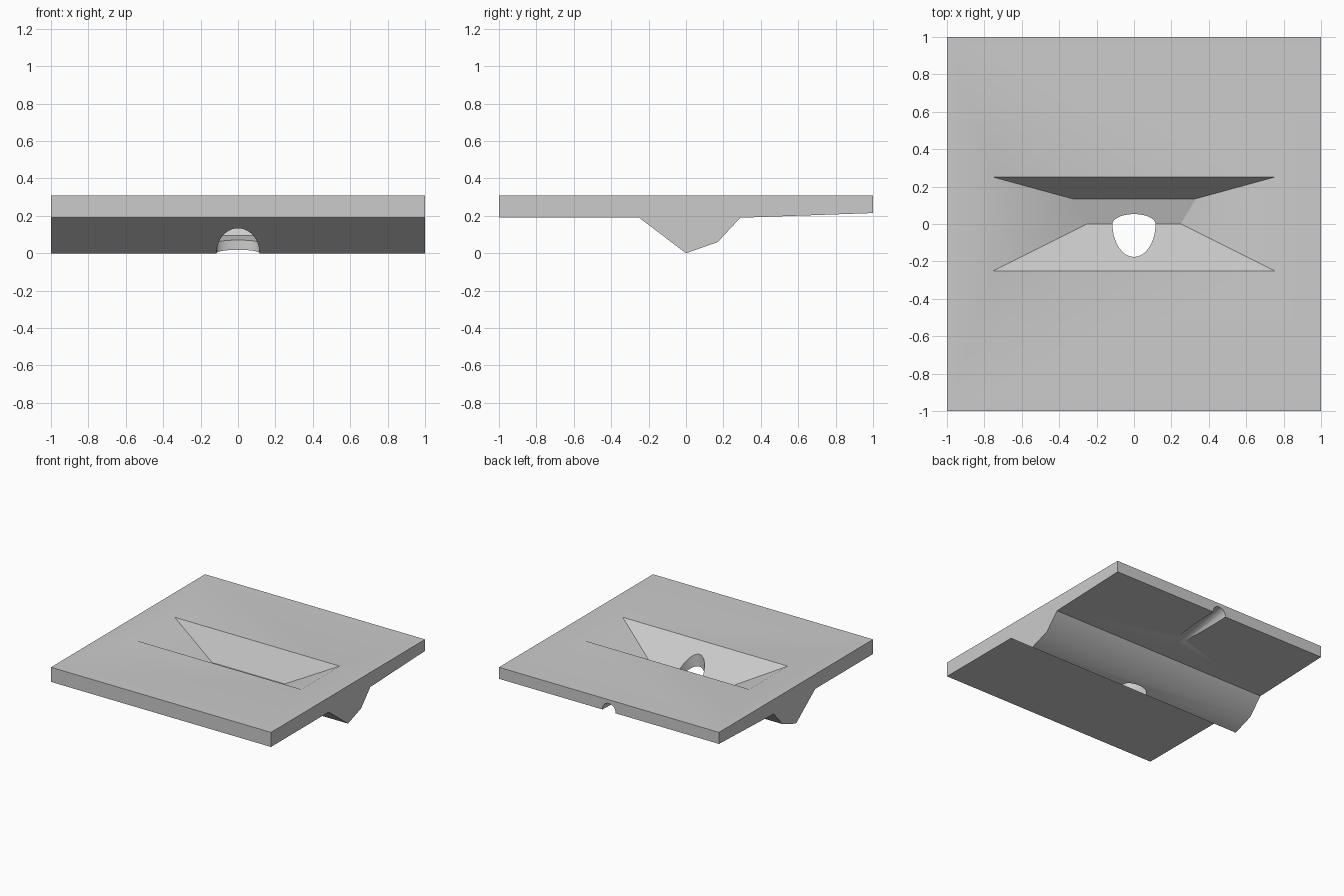
import bpy, bmesh, math
from mathutils import Vector

default = bpy.data.objects.get("Cube")
if default:
    bpy.data.objects.remove(default, do_unlink=True)

grey = bpy.data.materials.new("light_grey")
grey.use_nodes = True
colour = (0.6, 0.6, 0.6, 1)
grey.diffuse_color = colour
grey.node_tree.nodes["Principled BSDF"].inputs["Base Color"].default_value = colour


def make_object(name, bm):
    bmesh.ops.recalc_face_normals(bm, faces=bm.faces[:])
    mesh = bpy.data.meshes.new(name)
    bm.to_mesh(mesh)
    bm.free()
    mesh.materials.append(grey)
    obj = bpy.data.objects.new(name, mesh)
    bpy.context.collection.objects.link(obj)
    return obj


def prism(name, outline, travel):
    """Closed solid swept from a flat outline along a vector."""
    bm = bmesh.new()
    face = bm.faces.new([bm.verts.new(p) for p in outline])
    swept = bmesh.ops.extrude_face_region(bm, geom=[face], use_keep_orig=True)
    verts = [v for v in swept["geom"] if isinstance(v, bmesh.types.BMVert)]
    bmesh.ops.translate(bm, verts=verts, vec=travel)
    return make_object(name, bm)


def cut(target, cutter):
    cutter.hide_render = True
    mod = target.modifiers.new("cut", "BOOLEAN")
    mod.operation = "DIFFERENCE"
    mod.solver = "EXACT"
    mod.object = cutter
    bpy.context.view_layer.objects.active = target
    bpy.ops.object.modifier_apply(modifier=mod.name)
    bpy.data.objects.remove(cutter, do_unlink=True)


# Plate with the full-width ridge underneath
TOP = 0.31
profile = [(-1, TOP), (-1, 0.19), (-0.25, 0.19), (0, 0), (0.17, 0.06),
           (0.29, 0.19), (1, 0.215), (1, TOP)]
plate = prism("ridged_plate", [(-1, y, z) for y, z in profile], (2, 0, 0))

# Tapered pocket sunk into the top
bm = bmesh.new()
for s in (-1, 1):
    for x, y, z in [(0.75, -0.25, TOP), (0.75, 0.25, TOP), (0.75, -0.25, 0.5),
                    (0.75, 0.25, 0.5), (0.25, 0, 0.055), (0.33, 0.135, 0.095)]:
        bm.verts.new((s * x, y, z))
bmesh.ops.convex_hull(bm, input=bm.verts[:])
cut(plate, make_object("pocket_cutter", bm))

# Rounded drain hole, deeper towards the front
STEPS = 40
ring = []
for i in range(STEPS):
    a = math.tau * i / STEPS
    depth = 0.053 if math.sin(a) > 0 else 0.176
    ring.append((0.115 * math.cos(a), depth * math.sin(a), -0.2))
cut(plate, prism("drain_cutter", ring, (0, 0, 0.7)))

# Tilted round groove running out under the back edge
slope = 0.155
ring = [(0.06 * math.cos(math.tau * i / 32),
         1.2, 0.22 + slope * 0.2 + 0.06 * math.sin(math.tau * i / 32))
        for i in range(32)]
cut(plate, prism("groove_cutter", ring, Vector((0, -0.85, -0.85 * slope))))

# Soft shading with crisp edges
bpy.ops.object.select_all(action="DESELECT")
plate.select_set(True)
bpy.context.view_layer.objects.active = plate
bpy.ops.object.shade_smooth_by_angle(angle=math.radians(30))
